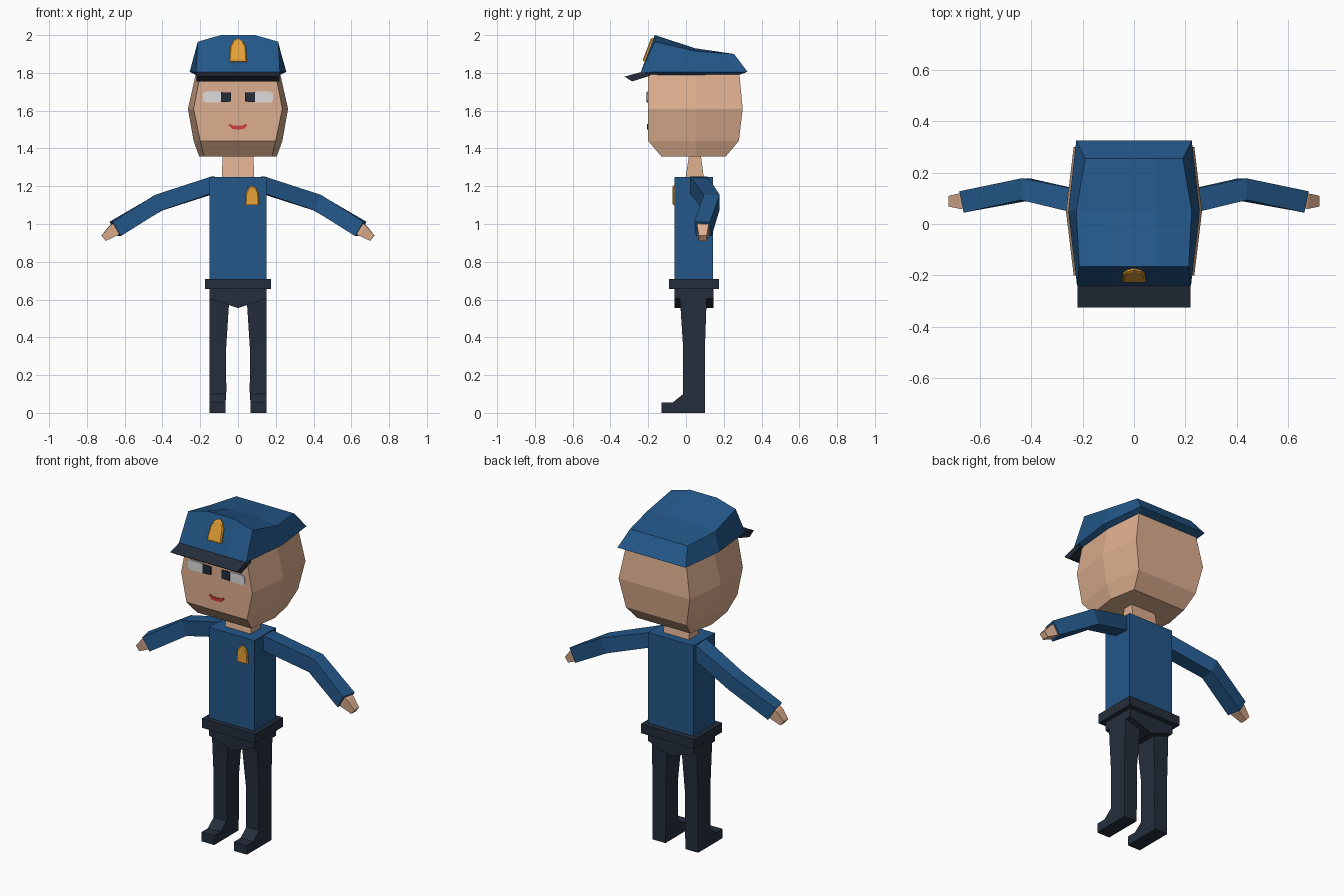
import bpy, bmesh, math
from mathutils import Vector

if "Cube" in bpy.data.objects:
    bpy.data.objects.remove(bpy.data.objects["Cube"])


def material(name, r, g, b):
    m = bpy.data.materials.new(name)
    m.diffuse_color = (r, g, b, 1)
    m.use_nodes = True
    m.node_tree.nodes["Principled BSDF"].inputs["Base Color"].default_value = m.diffuse_color
    return m


BLUE = material("uniform blue", 0.017, 0.096, 0.25)
DARK = material("dark navy", 0.018, 0.027, 0.045)
SKIN = material("skin", 0.73, 0.43, 0.275)
GOLD = material("gold", 0.80, 0.36, 0.035)
WHITE = material("eye white", 0.72, 0.72, 0.72)
RED = material("lip red", 0.62, 0.05, 0.05)


def loft(name, rings, mat, mirror=False):
    """Skin matching rings of points and close both ends."""
    bm = bmesh.new()
    loops = [[bm.verts.new(p) for p in ring] for ring in rings]
    n = len(loops[0])
    for a, b in zip(loops, loops[1:]):
        for i in range(n):
            j = (i + 1) % n
            bm.faces.new((a[i], a[j], b[j], b[i]))
    bm.faces.new(loops[0])
    bm.faces.new(loops[-1])
    bmesh.ops.recalc_face_normals(bm, faces=bm.faces)
    mesh = bpy.data.meshes.new(name)
    bm.to_mesh(mesh)
    bm.free()
    mesh.materials.append(mat)
    ob = bpy.data.objects.new(name, mesh)
    bpy.context.collection.objects.link(ob)
    if mirror:
        ob.modifiers.new("mirror", 'MIRROR')
    return ob


def rect(x0, x1, y0, y1, z):
    return [(x0, y0, z), (x1, y0, z), (x1, y1, z), (x0, y1, z)]


def box(name, x, y0, y1, z0, z1, mat):
    return loft(name, [rect(-x, x, y0, y1, z0), rect(-x, x, y0, y1, z1)], mat)


def plate(name, outline, y0, y1, mat, mirror=False):
    """Front-facing outline of (x, z) points extruded along y."""
    return loft(name, [[(x, y, z) for x, z in outline] for y in (y0, y1)], mat, mirror)


def six(xf, yf, xm, xb, yb, z):
    """Six-sided head section: front pair, side pair, back pair."""
    return [(-xf, yf, z), (xf, yf, z), (xm, 0.05, z), (xb, yb, z), (-xb, yb, z), (-xm, 0.05, z)]


def limb(name, stations, mat):
    """Square tube along stations of (centre, width, height)."""
    pts = [Vector(s[0]) for s in stations]
    rings = []
    for i, (c, w, h) in enumerate(stations):
        t = (pts[min(i + 1, len(pts) - 1)] - pts[max(i - 1, 0)]).normalized()
        side = Vector((0, 0, 1)).cross(t).normalized()
        up = t.cross(side)
        rings.append([pts[i] + side * w * a / 2 + up * h * b / 2
                      for a, b in ((-1, -1), (1, -1), (1, 1), (-1, 1))])
    return loft(name, rings, mat, True)


# Torso, belt and hips
box("torso", 0.15, -0.06, 0.142, 0.70, 1.25, BLUE)
box("belt", 0.176, -0.09, 0.174, 0.655, 0.71, DARK)
plate("hips", [(-0.15, 0.66), (-0.15, 0.605), (0, 0.555), (0.15, 0.605), (0.15, 0.66)],
      -0.06, 0.145, DARK)

# Legs and feet
loft("leg", [rect(0.066, 0.15, -0.015, 0.10, 0.05),
             rect(0.062, 0.15, -0.015, 0.10, 0.11),
             rect(0.063, 0.15, -0.015, 0.10, 0.34),
             rect(0.045, 0.15, -0.033, 0.11, 0.62)], DARK, True)
foot = [(-0.13, 0), (0.10, 0), (0.10, 0.10), (-0.015, 0.10), (-0.07, 0.055), (-0.13, 0.055)]
loft("foot", [[(x, y, z) for y, z in foot] for x in (0.066, 0.15)], DARK, True)

# Arms and hands
limb("sleeve", [((0.12, 0.065, 1.21), 0.095, 0.085),
                ((0.42, 0.135, 1.113), 0.085, 0.09),
                ((0.650, 0.09, 0.974), 0.085, 0.088)], BLUE)
limb("hand", [((0.630, 0.093, 0.986), 0.06, 0.065),
              ((0.660, 0.09, 0.965), 0.06, 0.065),
              ((0.711, 0.089, 0.925), 0.042, 0.036)], SKIN)

# Neck and head
loft("neck", [rect(-0.085, 0.085, -0.003, 0.095, 1.24),
              rect(-0.082, 0.082, 0.017, 0.078, 1.37)], SKIN)
loft("head", [six(0.18, -0.13, 0.205, 0.175, 0.21, 1.357),
              six(0.20, -0.20, 0.235, 0.20, 0.28, 1.44),
              six(0.235, -0.20, 0.265, 0.235, 0.30, 1.61),
              six(0.198, -0.20, 0.222, 0.20, 0.282, 1.80)], SKIN)

# Eyes, pupils and mouth
plate("eye_white", [(0.085, 1.645), (0.17, 1.642), (0.186, 1.655), (0.186, 1.69),
                    (0.17, 1.702), (0.085, 1.70)], -0.206, -0.199, WHITE, True)
plate("pupil", [(0.036, 1.648), (0.09, 1.645), (0.09, 1.698), (0.036, 1.695)],
      -0.208, -0.199, DARK, True)
plate("mouth", [(0, 1.50), (0.03, 1.503), (0.05, 1.523), (0.042, 1.53), (0.025, 1.522), (0, 1.52),
                (-0.025, 1.522), (-0.042, 1.53), (-0.05, 1.523), (-0.03, 1.503)],
      -0.206, -0.199, RED)

# Cap: underside, flared rim, then the sloping crown with a raised centre
def cap_ring(front, side, back, inner):
    """Ten points around the cap; inner is the half width of the flat centre."""
    (xf, yf, zf, zc), (xs, ys, zs), (xb, yb, zb) = front, side, back
    half = [(inner, yf, zc), (xf, yf, zf), (xs, ys, zs), (xb, yb, zb), (inner, yb, zb)]
    return half + [(-x, y, z) for x, y, z in reversed(half)]


rings = [cap_ring((0.19, -0.19, 1.785, 1.785), (0.215, 0.05, 1.785), (0.19, 0.27, 1.785), 0.09),
         cap_ring((0.222, -0.24, 1.803, 1.803), (0.256, 0.05, 1.805), (0.225, 0.325, 1.806), 0.09),
         cap_ring((0.213, -0.165, 1.965, 2.0), (0.225, 0.05, 1.915), (0.19, 0.255, 1.90), 0.09)]
cap = loft("cap", rings, BLUE)
# Split the crown's end face into strips that follow the slope
bm = bmesh.new()
bm.from_mesh(cap.data)
bm.verts.ensure_lookup_table()
v = bm.verts[20:30]
top = next(f for f in bm.faces if set(f.verts) == set(v))
bm.faces.remove(top)
m1, m2 = bm.verts.new((0.09, 0.05, 1.93)), bm.verts.new((-0.09, 0.05, 1.93))
for f in ((v[0], v[1], v[2], m1), (m1, v[2], v[3], v[4]), (v[9], v[0], m1, m2),
          (m2, m1, v[4], v[5]), (v[8], v[9], m2, v[7]), (v[7], m2, v[5], v[6])):
    bm.faces.new(f)
bmesh.ops.recalc_face_normals(bm, faces=bm.faces)
bm.to_mesh(cap.data)
bm.free()

# Brim
brim = [(-0.325, 1.780), (-0.20, 1.815), (-0.19, 1.785), (-0.285, 1.755)]
loft("brim", [[(x, y, z) for y, z in brim] for x in (-0.22, 0.22)], DARK)


# Badges: shields with a slightly smaller front face
def badge(name, centre, width, height, tilt):
    shape = [(-0.5, -0.5), (0.5, -0.5), (0.45, 0.12), (0.28, 0.36), (0, 0.5), (-0.28, 0.36), (-0.45, 0.12)]
    rings = [[(x * width * s, y, z * height * s) for x, z in shape]
             for s, y in ((1, 0.004), (1, -0.006), (0.86, -0.011))]
    ob = loft(name, rings, GOLD)
    ob.location = centre
    ob.rotation_euler.x = tilt


badge("chest_badge", (0.075, -0.06, 1.152), 0.074, 0.105, 0)
badge("cap_badge", (0, -0.197, 1.921), 0.094, 0.132, -math.atan2(0.075, 0.197))
